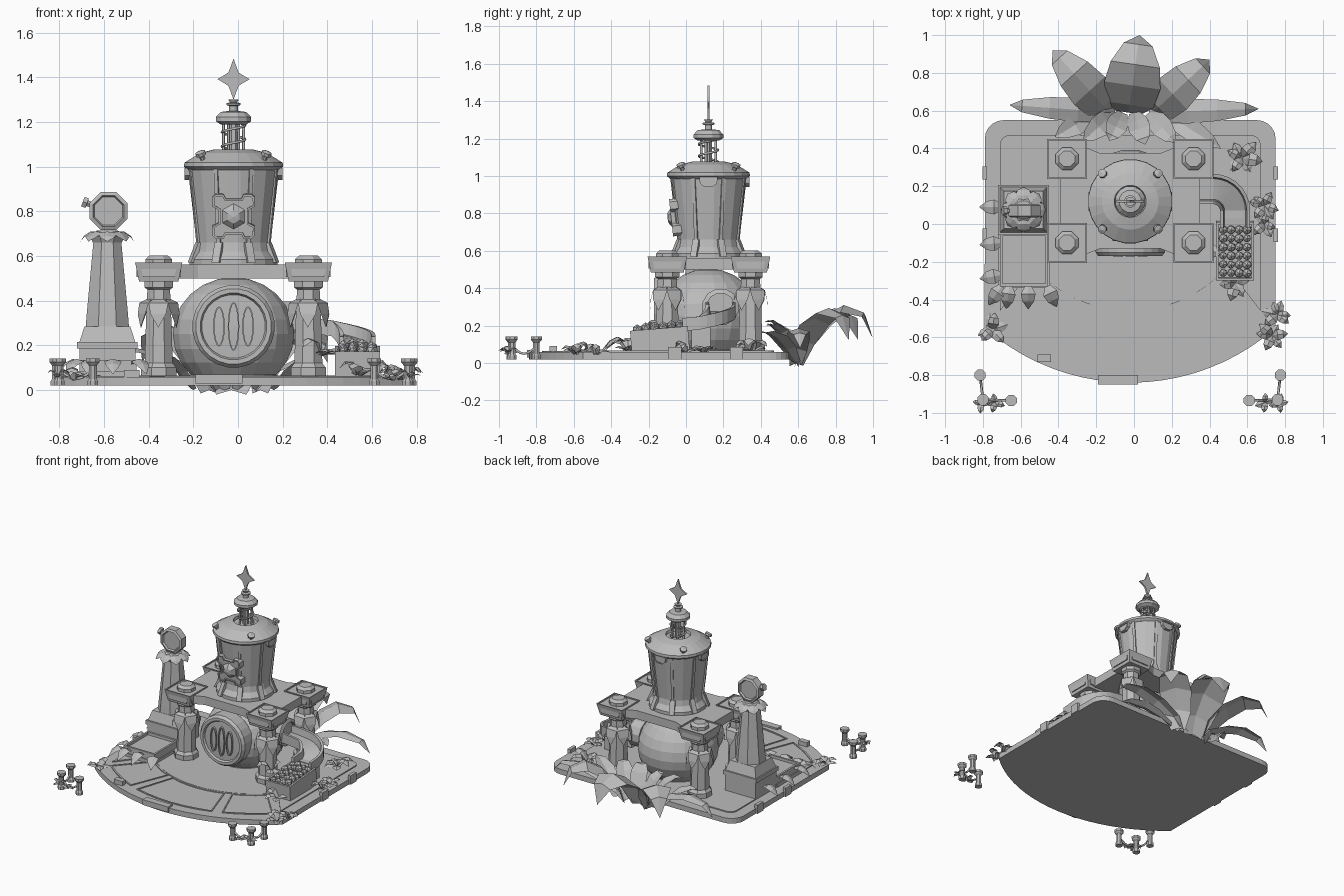
import bpy, bmesh, math, random
from math import sin, cos, pi, radians
from mathutils import Matrix, Vector

if "Cube" in bpy.data.objects:
    bpy.data.objects.remove(bpy.data.objects["Cube"])
random.seed(4)
CX, CY = -0.02, 0.12                      # tower axis
FACE = Matrix.Rotation(pi / 2, 4, 'X')    # turns local z to the front

grey = bpy.data.materials.new("plain_grey")
grey.use_nodes = True
grey.diffuse_color = (0.5, 0.5, 0.5, 1)
grey.node_tree.nodes["Principled BSDF"].inputs["Base Color"].default_value = (0.5, 0.5, 0.5, 1)


def at(x, y, z):
    return Matrix.Translation((x, y, z))


def finish(name, bm, M=Matrix(), fix=True):
    bmesh.ops.remove_doubles(bm, verts=bm.verts, dist=1e-5)
    if fix:
        bmesh.ops.recalc_face_normals(bm, faces=bm.faces)
    me = bpy.data.meshes.new(name)
    bm.to_mesh(me)
    bm.free()
    me.materials.append(grey)
    ob = bpy.data.objects.new(name, me)
    ob.matrix_world = M
    bpy.context.collection.objects.link(ob)
    return ob


def bridge(bm, rings, closed=True):
    n = len(rings[0])
    for a, b in zip(rings, rings[1:]):
        for i in range(n if closed else n - 1):
            j = (i + 1) % n
            bm.faces.new((a[i], a[j], b[j], b[i]))


def lathe(name, prof, M, n=8, turn=0.5):
    bm = bmesh.new()
    rings = [[bm.verts.new((r * cos(2 * pi * (i + turn) / n), r * sin(2 * pi * (i + turn) / n), z))
              for i in range(n)] for r, z in prof]
    bridge(bm, rings)
    for ring, (r, z) in ((rings[0], prof[0]), (rings[-1], prof[-1])):
        if r > 0:
            bm.faces.new(ring)
    return finish(name, bm, M)


def prism(name, pts, z0, z1, M=Matrix(), top=1.0, rim=0, dip=0):
    """Extruded outline; the top may taper and carry a sunken panel."""
    bm = bmesh.new()
    c = sum((Vector(p) for p in pts), Vector((0, 0))) / len(pts)
    lo = [bm.verts.new((*p, z0)) for p in pts]
    hi = [bm.verts.new((*(c + (Vector(p) - c) * top), z1)) for p in pts]
    bridge(bm, [lo, hi])
    bm.faces.new(lo)
    cap = bm.faces.new(hi)
    bmesh.ops.recalc_face_normals(bm, faces=bm.faces)
    if rim:
        bmesh.ops.inset_region(bm, faces=[cap], thickness=rim)
        ring = bmesh.ops.extrude_face_region(bm, geom=[cap])["geom"]
        bmesh.ops.delete(bm, geom=[cap], context='FACES')
        bmesh.ops.translate(bm, vec=(0, 0, -dip), verts=[v for v in ring if isinstance(v, bmesh.types.BMVert)])
    return finish(name, bm, M)


def box(name, x0, x1, y0, y1, z0, z1, M=Matrix(), **kw):
    return prism(name, [(x0, y0), (x1, y0), (x1, y1), (x0, y1)], z0, z1, M, **kw)


def leaf(name, loc, ang, path, width, cup=0.0):
    """Folded blade following (distance, height) points."""
    bm = bmesh.new()
    rows, n = [], len(path) - 1
    for i, (d, z) in enumerate(path):
        w = width * sin(pi * (0.15 + 0.85 * i / n))
        rows.append([bm.verts.new((d, s * w, z + abs(s) * cup * w)) for s in (-1, 0, 1)])
    bridge(bm, rows, closed=False)
    return finish(name, bm, at(*loc) @ Matrix.Rotation(ang, 4, 'Z'), fix=False)


def tube(name, pts, r):
    cu = bpy.data.curves.new(name, 'CURVE')
    cu.dimensions, cu.bevel_depth, cu.bevel_resolution, cu.use_fill_caps = '3D', r, 1, True
    sp = cu.splines.new('POLY')
    sp.points.add(len(pts) - 1)
    for p, q in zip(sp.points, pts):
        p.co = (*q, 1)
    cu.materials.append(grey)
    bpy.context.collection.objects.link(bpy.data.objects.new(name, cu))


def foliage(name, x, y, z, n, size):
    for i in range(n):
        a = 2 * pi * i / n + random.uniform(-0.4, 0.4)
        s = size * random.uniform(0.8, 1.15)
        h = random.uniform(0.2, 0.7) * s
        leaf(f"{name}_leaf", (x, y, z), a, [(0, 0), (s * .35, h), (s * .7, h * 1.1), (s, h * .5)], s * .33, -0.4)


def arc(cx, cy, r, a0, a1, n):
    return [(cx + r * cos(radians(a0 + (a1 - a0) * i / n)), cy + r * sin(radians(a0 + (a1 - a0) * i / n)))
            for i in range(n + 1)]


# Base slab with a bowed front, raised floor and sunken paving panels
back = arc(0.65, 0.45, 0.1, 0, 90, 5) + arc(-0.69, 0.45, 0.1, 90, 180, 5)
prism("base_slab", back + arc(CX, 0.327, 1.167, 228.7, 311.3, 20), 0.02, 0.058)
floor = arc(0.62, 0.42, 0.05, 0, 90, 4) + arc(-0.66, 0.42, 0.05, 90, 180, 4)
prism("floor_plate", floor + [(-0.71, -0.46)] + arc(CX, 0.23, 0.69, 222, 318, 16) + [(0.67, -0.46)], 0.05, 0.066)
for a0, a1 in ((228, 248), (252, 288), (292, 312)):
    prism("paving_panel", arc(CX, 0.23, 0.69, a0, a1, 6) + arc(CX, 0.23, 1.0, a1, a0, 6),
          0.05, 0.064, rim=0.012, dip=0.006)
for x in (-0.79, 0.75):
    for y in (-0.06, 0.27):
        box("edge_clamp", x - 0.012, x + 0.012, y - 0.035, y + 0.035, 0.02, 0.085)
box("front_clamp", -0.19, 0.02, -0.85, -0.80, 0.03, 0.07)
box("left_front_clamp", -0.51, -0.44, -0.73, -0.69, 0.02, 0.09)

# Globe chamber and round front door
lathe("globe", [(0.2, 0.05)] + [(0.275 * cos(radians(a)), 0.25 + 0.255 * sin(radians(a)))
      for a in range(-45, 91, 15)], at(CX, CY, 0), 20)
door = at(CX, -0.10, 0.285) @ FACE
lathe("door_ring", [(0.14, 0), (0.185, -0.04), (0.185, 0.05), (0.17, 0.07), (0.15, 0.07), (0.14, 0.05), (0.14, 0)], door, 24)
lathe("door_disc", [(0.145, -0.02), (0.145, 0.055), (0, 0.062)], door, 24)
for x, h in ((-0.065, 0.09), (0, 0.11), (0.065, 0.09)):
    prism("door_slot", [(x + 0.026 * cos(a * pi / 8), h * sin(a * pi / 8)) for a in range(16)],
          0.05, 0.072, door, rim=0.006, dip=0.015)

# Columns with hanging petals, capitals and knobs
for x in (-0.355, 0.315):
    for y in (-0.10, 0.345):
        M = at(x, y, 0)
        lathe("column", [(0.085, 0.05), (0.085, 0.1), (0.068, 0.12), (0.062, 0.3), (0.055, 0.45),
                         (0.07, 0.46), (0.07, 0.5)], M)
        box("capital", -0.088, 0.088, -0.088, 0.088, 0.485, 0.57, M, top=1.2, rim=0.012, dip=0.008)
        for sx, sy in ((0, -1), (1, 0), (0, 1), (-1, 0)):
            side = M @ Matrix.Rotation(math.atan2(sy, sx) + pi / 2, 4, 'Z') @ at(0, -0.088, 0.528) @ FACE
            prism("capital_panel", [(-0.07, -0.022), (0.07, -0.022), (0.08, 0.022), (-0.08, 0.022)], 0, 0.012, side)
        lathe("capital_knob", [(0.065, 0.555), (0.065, 0.585), (0.045, 0.602)], M)
        for i in range(6):
            leaf("column_petal", (x, y, 0), i * pi / 3 + 0.5,
                 [(0.045, 0.41), (0.075, 0.39), (0.088, 0.34), (0.092, 0.28)], 0.045, 0)
slab = [(-0.39, -0.17), (-0.28, -0.17), (-0.18, -0.13), (0.14, -0.13), (0.24, -0.17), (0.35, -0.17)]
prism("roof_slab", slab + [(x, 2 * CY + 0.005 - y) for x, y in reversed(slab)], 0.5, 0.562)

# Barrel tower, roof and details
M = at(CX, CY, 0)
lathe("barrel", [(0.2, 0.56), (0.2, 0.585), (0.175, 0.62), (0.168, 0.66), (0.207, 0.99)], M, 20)
lathe("barrel_roof", [(0.207, 0.985), (0.224, 1.0), (0.222, 1.018), (0.15, 1.062), (0.085, 1.078),
                      (0.08, 1.06), (0, 1.055)], M, 24)
for i in range(8):
    R = M @ Matrix.Rotation((i + 0.5) * pi / 4, 4, 'Z')
    prism("barrel_foot", [(0.16, 0.57), (0.215, 0.57), (0.178, 0.66), (0.16, 0.66)], -0.018, 0.018, R @ FACE)
    prism("barrel_rib", [(0.15, 0.62), (0.173, 0.62), (0.212, 0.99), (0.18, 0.99)], -0.009, 0.009, R @ FACE)
for a in (pi / 2, pi, -pi / 2):
    prism("shield", [(-0.05, 0.05), (0.05, 0.05), (0.045, 0.015), (0.02, -0.005), (-0.02, -0.005), (-0.045, 0.015)],
          0, 0.03, M @ Matrix.Rotation(a, 4, 'Z') @ at(0, -0.19, 0.945) @ FACE, rim=0.008, dip=0.006)
for i in range(4):
    K = M @ Matrix.Rotation((i + 0.5) * pi / 2, 4, 'Z') @ at(0.19, 0, 1.025) @ Matrix.Rotation(0.5, 4, 'Y')
    lathe("roof_knob", [(0.012, -0.02), (0.012, 0.025), (0.024, 0.03), (0.024, 0.045), (0, 0.052)], K)

# Front emblem
quarter = [(0.068, 0.03), (0.095, 0.045), (0.095, 0.085), (0.08, 0.1), (0.045, 0.1), (0.035, 0.08)]
half = quarter + [(-x, y) for x, y in reversed(quarter)]
E = at(CX, -0.05, 0.78) @ Matrix.Rotation(0.11, 4, 'X') @ FACE
prism("emblem_plate", half + [(-x, -y) for x, y in half], -0.02, 0.03, E, rim=0.01, dip=0.008)
lathe("emblem_gem", [(0.06, 0.02), (0.03, 0.045), (0, 0.05)], E, 6)

# Lantern with spiral and star
for i in range(6):
    a = i * pi / 3
    tube("lantern_bar", [(CX + 0.045 * cos(a), CY + 0.045 * sin(a), z) for z in (1.05, 1.21)], 0.007)
lathe("lantern_core", [(0.022, 1.05), (0.022, 1.21)], M)
tube("lantern_spiral", [(CX + 0.052 * cos(i * 0.45), CY + 0.052 * sin(i * 0.45), 1.06 + i * 0.0045)
                        for i in range(32)], 0.006)
lathe("lantern_cap", [(0.06, 1.19), (0.082, 1.203), (0.082, 1.222), (0.06, 1.245), (0.02, 1.25), (0.02, 1.272),
                      (0.033, 1.276), (0.033, 1.284), (0.016, 1.288), (0.025, 1.302), (0, 1.302)], M, 12)
star = []
for i in range(4):
    for r, o in ((1, 0), (0.55, 25), (0.46, 45), (0.55, 65)):
        a = radians(90 * i + o)
        star.append((0.072 * r * cos(a), 0.092 * r * sin(a)))
prism("star", star, -0.006, 0.006, at(CX, CY, 1.392) @ FACE)

# Right-hand pylon with pedestal, leaf crown and disc
P = at(-0.585, 0.075, 0)
box("pedestal", -0.125, 0.125, -0.125, 0.125, 0.06, 0.2, P)
box("pedestal_band", -0.135, 0.135, -0.132, 0.132, 0.185, 0.215, P)
box("pedestal_slope", -0.125, 0.125, -0.12, 0.12, 0.215, 0.285, P, top=0.82)
lathe("pylon_shaft", [(0.105, 0.28), (0.1, 0.34), (0.065, 0.69)], P, 8)
lathe("pylon_neck", [(0.07, 0.66), (0.085, 0.69), (0.05, 0.715)], P, 8)
for i in range(8):
    leaf("crown_leaf", (-0.585, 0.075, 0), i * pi / 4, [(0.03, 0.71), (0.075, 0.71), (0.105, 0.69), (0.12, 0.665)], 0.042, -0.2)
D = at(-0.58, 0.07, 0.802) @ FACE
lathe("pylon_disc", [(0, -0.022), (0.068, -0.022), (0.075, -0.035), (0.092, -0.028), (0.092, 0.028),
                     (0.075, 0.035), (0.068, 0.022), (0, 0.022)], D, 8)
lathe("disc_knob", [(0.015, 0.08), (0.015, 0.1), (0.026, 0.102), (0.026, 0.122)],
      at(-0.58, 0.07, 0.802) @ Matrix.Rotation(radians(-70), 4, 'Y'), 6)
box("planter_tray", -0.71, -0.455, -0.33, -0.05, 0.06, 0.135, rim=0.02, dip=0.02)
box("planter_band", -0.718, -0.447, -0.338, -0.045, 0.06, 0.085)

# Left-hand chute from the globe to a fruit crate
path = [(0.2, 0.185), (0.34, 0.185)] + arc(0.42, 0.07, 0.115, 90, 0, 7) + [(0.535, -0.02)]
section = [(-0.08, 0), (-0.08, 0.07), (-0.062, 0.07), (-0.055, 0.02), (0.055, 0.02), (0.062, 0.07), (0.08, 0.07), (0.08, 0)]
bm, rings = bmesh.new(), []
for i, p in enumerate(path):
    t = Vector(path[min(i + 1, len(path) - 1)]) - Vector(path[max(i - 1, 0)])
    t.normalize()
    rings.append([bm.verts.new((p[0] - t.y * u, p[1] + t.x * u, 0.26 - 0.009 * i + v)) for u, v in section])
bridge(bm, rings)
bm.faces.new(rings[0])
bm.faces.new(rings[-1])
finish("chute", bm)
lathe("chute_collar", [(0.1, 0), (0.1, 0.09), (0.075, 0.1), (0.075, 0.08), (0, 0.08)],
      at(0.19, 0.185, 0.3) @ Matrix.Rotation(pi / 2, 4, 'Y'), 12)
box("chute_leg", 0.48, 0.58, 0.03, 0.13, 0.06, 0.2)
C = at(0.535, -0.135, 0.06) @ Matrix.Rotation(0.08, 4, 'X')
box("fruit_crate", -0.1, 0.1, -0.155, 0.155, 0, 0.125, C, rim=0.018, dip=0.04)
for i in range(4):
    for j in range(6):
        bm = bmesh.new()
        bmesh.ops.create_icosphere(bm, subdivisions=1, radius=random.uniform(0.022, 0.028))
        finish("fruit", bm, C @ at(-0.063 + i * 0.042, -0.115 + j * 0.046, 0.115 + random.uniform(0, 0.025)))

# Large plant behind the base
ARCH = [(0, 0), (0.1, 0.13), (0.35, 0.25), (0.62, 0.31), (0.88, 0.27), (1, 0.13)]
RISE = [(0, 0), (0.25, 0.09), (0.5, 0.16), (0.8, 0.2), (1, 0.2)]
for bx, tx, ty, w, h, shape in (
        (-0.03, 0.03, 1.0, 0.15, 1, ARCH), (-0.13, -0.43, 0.92, 0.11, 0.95, ARCH), (0.1, 0.4, 0.87, 0.11, 0.95, ARCH),
        (-0.1, -0.66, 0.63, 0.065, 0.6, ARCH), (0.08, 0.66, 0.61, 0.065, 0.6, ARCH),
        (-0.2, -0.42, 0.46, 0.06, 0.8, RISE), (-0.1, -0.27, 0.44, 0.06, 1, RISE), (-0.06, -0.13, 0.44, 0.06, 1, RISE),
        (0, 0.06, 0.42, 0.06, 1.1, RISE), (0.08, 0.22, 0.43, 0.06, 1, RISE), (0.16, 0.46, 0.4, 0.06, 0.8, RISE)):
    dx, dy = tx - bx, ty - 0.59
    L = math.hypot(dx, dy)
    leaf("plant_leaf", (bx, 0.59, 0.0), math.atan2(dy, dx), [(d * L, z * h) for d, z in shape], w, -0.3 if shape is ARCH else 0.3)

# Foliage around the base
for x, y, z, n, s in ((0.69, 0.1, 0.06, 6, 0.08), (0.69, 0.0, 0.06, 5, 0.07), (0.57, 0.35, 0.06, 7, 0.1),
                      (0.54, -0.31, 0.07, 7, 0.09), (0.76, -0.48, 0.05, 6, 0.08), (0.73, -0.59, 0.05, 6, 0.08),
                      (-0.75, -0.56, 0.05, 6, 0.08), (0.36, -0.12, 0.16, 6, 0.1), (-0.585, 0.14, 0.2, 4, 0.07)):
    foliage("shrub", x, y, z, n, s)
for x, y, a in ((-0.7, 0.09, 180), (-0.7, -0.1, 185), (-0.7, -0.27, 190), (-0.7, -0.33, 235),
                (-0.66, -0.33, 262), (-0.56, -0.33, 270), (-0.46, -0.33, 295)):
    leaf("tray_leaf", (x, y, 0.12), radians(a), [(0, 0), (0.04, 0.02), (0.08, 0), (0.12, -0.05)], 0.04, -0.3)

# Corner bollards joined by sagging ropes
for s in (-1, 1):
    spots = [(CX + s * 0.795, -0.80), (CX + s * 0.78, -0.93), (CX + s * 0.63, -0.935)]
    for x, y in spots:
        lathe("bollard", [(0.026, 0.02), (0.026, 0.04), (0.019, 0.05), (0.019, 0.11), (0.032, 0.125), (0.032, 0.142)], at(x, y, 0))
    for a, b in zip(spots, spots[1:]):
        tube("rope", [(a[0] + (b[0] - a[0]) * t / 6, a[1] + (b[1] - a[1]) * t / 6, 0.09 - 0.04 * sin(pi * t / 6))
                      for t in range(7)], 0.007)
    foliage("bollard", CX + s * 0.715, -0.945, 0.045, 4, 0.055)
    foliage("bollard", CX + s * 0.79, -0.95, 0.06, 4, 0.05)
